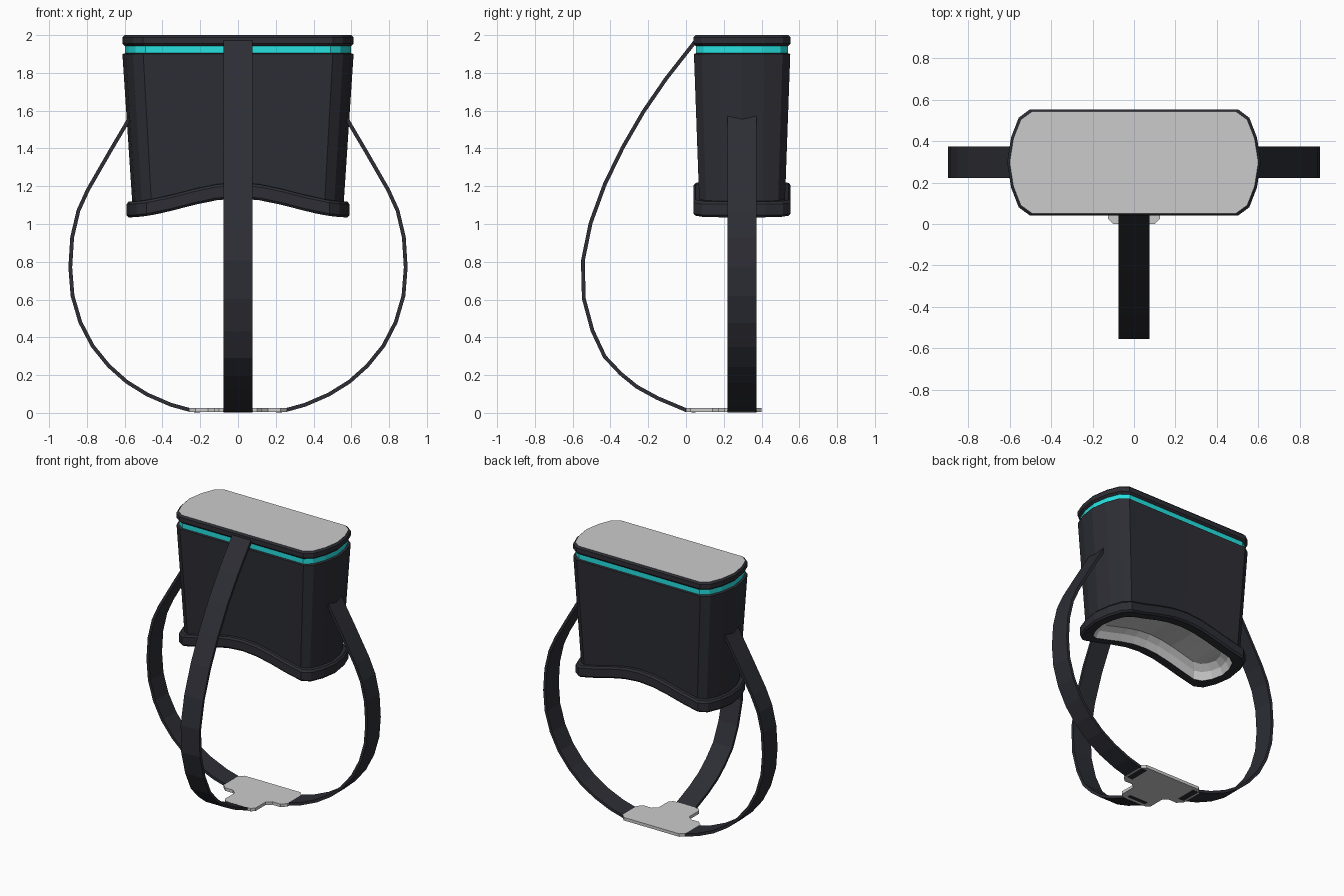
import bpy, bmesh, math
from mathutils import Vector

if "Cube" in bpy.data.objects:
    bpy.data.objects.remove(bpy.data.objects["Cube"])

YC = 0.297  # depth centre of the headset body


def material(name, rgb):
    m = bpy.data.materials.new(name)
    m.diffuse_color = (*rgb, 1)
    m.use_nodes = True
    m.node_tree.nodes["Principled BSDF"].inputs["Base Color"].default_value = m.diffuse_color
    return m


DARK = material("dark_plastic", (0.026, 0.027, 0.035))
TEAL = material("teal_glow", (0.02, 0.75, 0.75))


def finish(name, bm, mat=None):
    bmesh.ops.recalc_face_normals(bm, faces=bm.faces)
    me = bpy.data.meshes.new(name)
    bm.to_mesh(me)
    bm.free()
    ob = bpy.data.objects.new(name, me)
    bpy.context.collection.objects.link(ob)
    if mat:
        me.materials.append(mat)
    return ob


# rounded-rectangle outline, from one end to the middle of a long side
QUARTER = [(1, 0), (0.97, 0.47), (0.91, 0.84), (0.82, 1), (0.6, 1), (0.4, 1), (0.2, 1), (0, 1)]
HALF = QUARTER + [(-x, y) for x, y in QUARTER[-2::-1]]
OUTLINE = HALF + [(x, -y) for x, y in HALF[-2:0:-1]]
N = len(OUTLINE)


def face_arc(x):
    """Arch of the face opening along x."""
    return 1.035 + 0.05 * (1 + math.cos(math.pi * min(abs(x) / 0.59, 1)))


def loft(name, rings, mat=None, cap_start=False, cap_end=False):
    """rings: (half width, half depth, z, curved); z is added to the arch if curved."""
    bm = bmesh.new()
    loops = []
    for hw, hd, z, curved in rings:
        loops.append([bm.verts.new((x * hw, YC + y * hd, z + (face_arc(x * hw) if curved else 0)))
                      for x, y in OUTLINE])
    for a, b in zip(loops, loops[1:]):
        for i in range(N):
            j = (i + 1) % N
            bm.faces.new((a[i], a[j], b[j], b[i]))
    for use, r in ((cap_start, loops[0]), (cap_end, loops[-1])):
        if use:
            for i in range(N // 2):
                quad = [r[i], r[i + 1], r[(-i - 1) % N], r[-i % N]]
                bm.faces.new(list(dict.fromkeys(quad)))
    return finish(name, bm, mat)


# main shell, tapering towards the face
loft("body_shell", [(0.595, 0.24, 1.905, False), (0.612, 0.255, 1.9, False),
                    (0.558, 0.226, 0.05, True)], DARK, cap_start=True)
# glowing band and front lid
loft("teal_band", [(0.597, 0.243, 1.9, False), (0.597, 0.243, 1.95, False)], TEAL)
loft("front_lid", [(0.58, 0.235, 1.94, False), (0.598, 0.245, 1.942, False),
                   (0.612, 0.257, 1.955, False), (0.612, 0.257, 1.988, False),
                   (0.6, 0.246, 2.0, False)], DARK, cap_start=True)
loft("front_panel", [(0.6, 0.246, 2.0, False)], cap_end=True)
# face rim with grey recess
loft("face_rim", [(0.552, 0.222, 0.085, True), (0.58, 0.246, 0.083, True),
                  (0.59, 0.257, 0.07, True), (0.59, 0.257, 0.012, True),
                  (0.58, 0.247, 0.0, True), (0.52, 0.185, 0.0, True)], DARK)
loft("face_recess", [(0.52, 0.185, 0.0, True), (0.50, 0.165, 0.05, True),
                     (0.46, 0.13, 0.08, True)], cap_end=True)


def ribbon(name, path, place, width=0.152, thick=0.02):
    """Sweep a flat strap along a 2D path; place maps (u, z, w) to 3D."""
    bm = bmesh.new()
    pts = [Vector(p) for p in path]
    rows = []
    for i, p in enumerate(pts):
        t = (pts[min(i + 1, len(pts) - 1)] - pts[max(i - 1, 0)]).normalized()
        n = Vector((-t.y, t.x)) * thick / 2
        rows.append([bm.verts.new(place(q.x, max(q.y, 0), w))
                     for q, w in ((p + n, -width / 2), (p + n, width / 2),
                                  (p - n, width / 2), (p - n, -width / 2))])
    for a, b in zip(rows, rows[1:]):
        for i in range(4):
            j = (i + 1) % 4
            bm.faces.new((a[i], a[j], b[j], b[i]))
    bm.faces.new(rows[0])
    bm.faces.new(rows[-1])
    return finish(name, bm, DARK)


# head straps
SIDE = [(0.565, 1.575), (0.68, 1.38), (0.795, 1.18), (0.845, 1.07), (0.878, 0.93), (0.888, 0.77),
        (0.876, 0.62), (0.835, 0.48), (0.77, 0.355), (0.685, 0.25), (0.59, 0.165),
        (0.48, 0.097), (0.355, 0.043), (0.25, 0.014), (0.2, 0.012)]
TOP = [(0.06, 1.98), (0.04, 1.955), (-0.105, 1.77), (-0.225, 1.595), (-0.335, 1.405),
       (-0.43, 1.21), (-0.505, 1.005), (-0.546, 0.805), (-0.541, 0.605), (-0.495, 0.435),
       (-0.43, 0.297), (-0.345, 0.207), (-0.26, 0.138), (-0.15, 0.078), (0.0, 0.015), (0.05, 0.012)]
for s, side in ((1, "right"), (-1, "left")):
    ribbon(side + "_strap", SIDE, lambda u, z, w, s=s: (s * u, YC + w, z))
ribbon("top_strap", TOP, lambda u, z, w: (w, u, z))

# T-shaped plate joining the straps, corners clipped
half = [(0.1, 0.0), (0.125, 0.025), (0.125, 0.14), (0.16, 0.17), (0.225, 0.17),
        (0.26, 0.205), (0.26, 0.365), (0.225, 0.4)]
bm = bmesh.new()
base = bm.faces.new([bm.verts.new((x, y, 0.004))
                     for x, y in half + [(-x, y) for x, y in reversed(half)]])
top = bmesh.ops.extrude_face_region(bm, geom=[base])
bmesh.ops.translate(bm, vec=(0, 0, 0.022), verts=[v for v in top["geom"] if isinstance(v, bmesh.types.BMVert)])
if not base.is_valid or len(bm.faces) < 18:
    bmesh.ops.holes_fill(bm, edges=[e for e in bm.edges if e.is_boundary], sides=0)
finish("rear_plate", bm)
